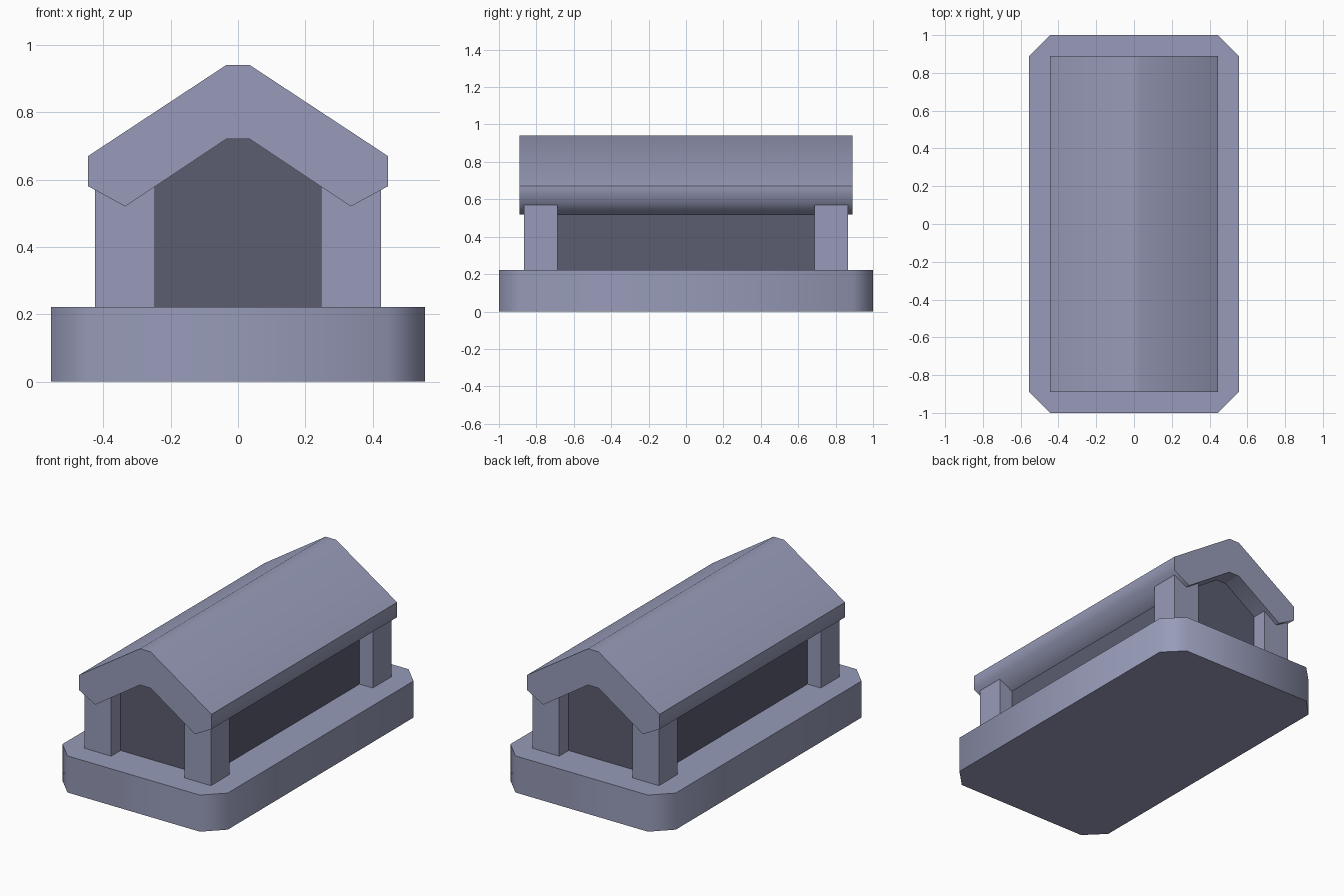
import bpy, bmesh
from mathutils import Matrix

if "Cube" in bpy.data.objects:
    bpy.data.objects.remove(bpy.data.objects["Cube"])


def material(name, rgb):
    m = bpy.data.materials.new(name)
    m.diffuse_color = (*rgb, 1)
    m.use_nodes = True
    m.node_tree.nodes["Principled BSDF"].inputs["Base Color"].default_value = m.diffuse_color
    return m


STONE = material("pale blue grey", (0.31, 0.33, 0.48))
DARK = material("dark blue grey", (0.105, 0.11, 0.16))


def prism(name, outline, depth, mat, smooth=()):
    """Extrude an XY outline along Z; smooth = outline corners shaded smoothly."""
    bm = bmesh.new()
    low = [bm.verts.new((x, y, 0)) for x, y in outline]
    high = [bm.verts.new((x, y, depth)) for x, y in outline]
    bm.faces.new(low[::-1])
    bm.faces.new(high)
    n = len(outline)
    for i in range(n):
        j = (i + 1) % n
        bm.faces.new((low[i], low[j], high[j], high[i]))
    for f in bm.faces:
        f.smooth = bool(smooth)
    for e in bm.edges:
        e.smooth = False
    for i in smooth:
        bm.edges.get((low[i], high[i])).smooth = True
    bmesh.ops.recalc_face_normals(bm, faces=bm.faces)
    me = bpy.data.meshes.new(name)
    bm.to_mesh(me)
    bm.free()
    me.materials.append(mat)
    ob = bpy.data.objects.new(name, me)
    bpy.context.collection.objects.link(ob)
    return ob


def gable(name, half, length, mat, smooth=()):
    """Mirror a half profile in XZ and extrude it along Y, centred."""
    outline = half + [(-x, z) for x, z in reversed(half)]
    ob = prism(name, outline, length, mat, smooth)
    # stand the profile upright: outline y -> z, depth -> -y
    ob.data.transform(Matrix.Translation((0, length / 2, 0)) @ Matrix.Rotation(1.5707963, 4, 'X'))
    return ob


# Base slab with chamfered, smooth-shaded corners
X, Y, C = 0.555, 1.0, 0.11
prism("base", [(X - C, -Y), (X, C - Y), (X, Y - C), (X - C, Y),
               (C - X, Y), (-X, Y - C), (-X, C - Y), (C - X, -Y)], 0.222, STONE, range(8))

# Gabled roof: outer ridge, slope, eave, underside, inner ridge
gable("roof", [(0.035, 0.94), (0.445, 0.67), (0.445, 0.58), (0.335, 0.52), (0.035, 0.72)],
      1.78, STONE, (0, 2, 4, 5, 7, 9))

# Recessed dark core, its top hidden inside the roof
gable("inner_walls", [(0.035, 0.77), (0.335, 0.57), (0.335, 0.2)], 1.55, DARK)

# Corner posts
for sx, side in ((-1, "left"), (1, "right")):
    for sy, end in ((-1, "front"), (1, "back")):
        h = 0.089
        post = prism(f"{end}_{side}_post", [(-h, -h), (h, -h), (h, h), (-h, h)], 0.4, STONE)
        post.location = (sx * 0.335, sy * 0.776, 0.2)
